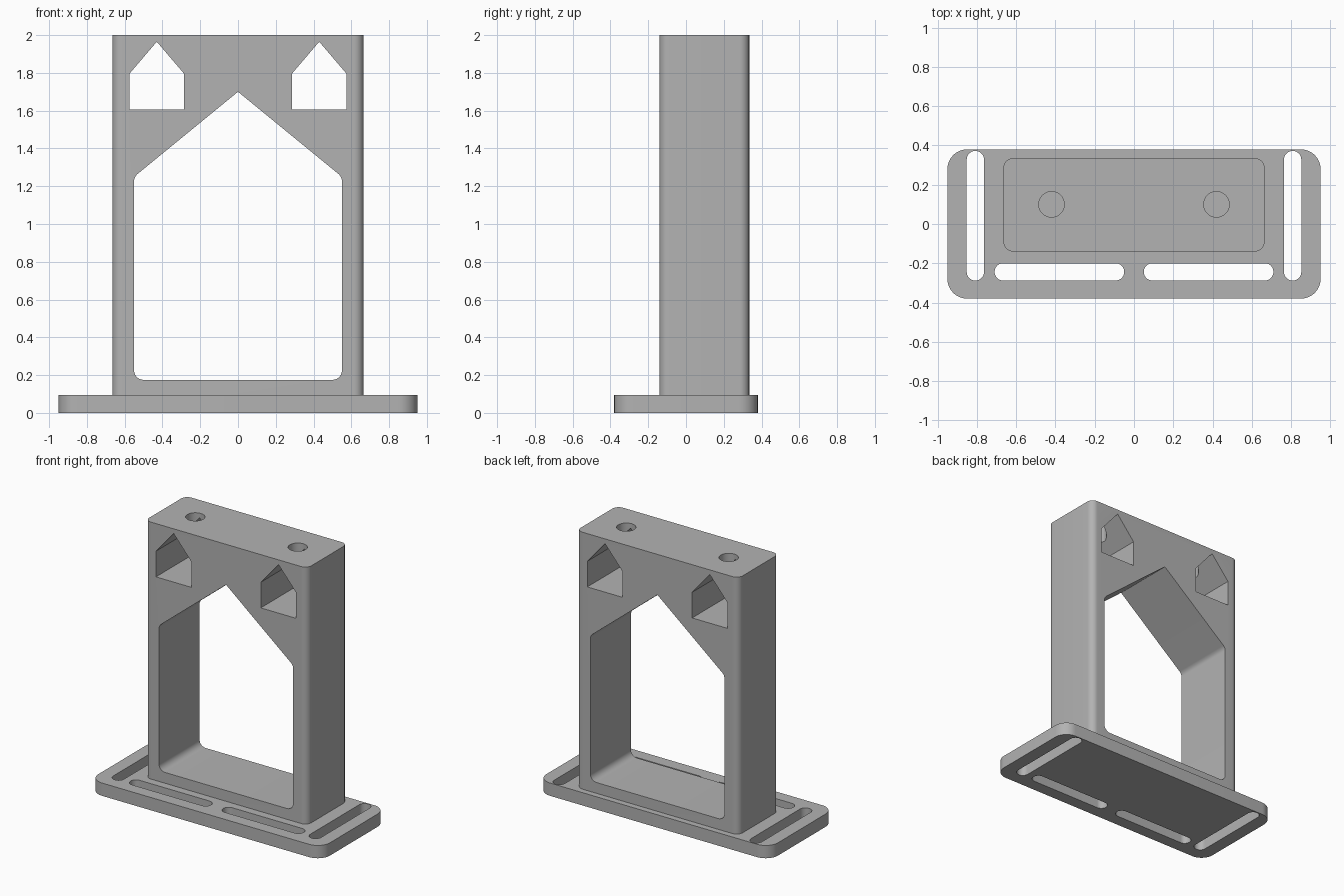
import bpy, bmesh, math
from mathutils import Vector

cube = bpy.data.objects.get("Cube")
if cube:
    bpy.data.objects.remove(cube, do_unlink=True)

grey = bpy.data.materials.new("matte_grey")
grey.use_nodes = True
colour = (0.45, 0.45, 0.45, 1)
grey.diffuse_color = colour
grey.node_tree.nodes["Principled BSDF"].inputs["Base Color"].default_value = colour


def fillet(points, radii, steps=10):
    """Round the corners of a closed outline."""
    outline = []
    for i, (p, r) in enumerate(zip(points, radii)):
        p = Vector(p)
        if r == 0:
            outline.append(p)
            continue
        a = (Vector(points[i - 1]) - p).normalized()
        b = (Vector(points[(i + 1) % len(points)]) - p).normalized()
        half = a.angle(b) / 2
        centre = p + (a + b).normalized() * r / math.sin(half)
        start = p + a * r / math.tan(half) - centre
        end = p + b * r / math.tan(half) - centre
        turn = math.pi - 2 * half
        for k in range(steps + 1):
            t = k / steps
            outline.append(centre + (start * math.sin((1 - t) * turn)
                                     + end * math.sin(t * turn)) / math.sin(turn))
    return outline


def prism(name, outline, low, high, axis="z"):
    """Extrude an outline along z, or an x-z outline along y."""
    def place(p, d):
        return (p.x, p.y, d) if axis == "z" else (p.x, d, p.y)
    bm = bmesh.new()
    face = bm.faces.new([bm.verts.new(place(p, low)) for p in outline])
    moved = bmesh.ops.extrude_face_region(bm, geom=[face])["geom"]
    offset = Vector(place(Vector((0, 0)), high - low))
    bmesh.ops.translate(bm, vec=offset,
                        verts=[v for v in moved if isinstance(v, bmesh.types.BMVert)])
    bmesh.ops.recalc_face_normals(bm, faces=bm.faces[:])
    mesh = bpy.data.meshes.new(name)
    bm.to_mesh(mesh)
    bm.free()
    mesh.materials.append(grey)
    obj = bpy.data.objects.new(name, mesh)
    bpy.context.collection.objects.link(obj)
    return obj


def rounded_box(name, x0, x1, y0, y1, r, low, high):
    corners = [(x0, y0), (x1, y0), (x1, y1), (x0, y1)]
    return prism(name, fillet(corners, [r] * 4), low, high)


def house(name, x, half, floor, eave, apex, r=0):
    """Pointed opening running through the tower from front to back."""
    corners = [(x - half, floor), (x + half, floor), (x + half, eave),
               (x, apex), (x - half, eave)]
    return prism(name, fillet(corners, [r, r, r, 0, r]), -0.6, 0.6, "y")


def combine(target, tool, operation="DIFFERENCE"):
    tool.hide_render = True
    mod = target.modifiers.new(tool.name, "BOOLEAN")
    mod.operation, mod.solver, mod.object = operation, "EXACT", tool
    bpy.context.view_layer.objects.active = target
    bpy.ops.object.modifier_apply(modifier=mod.name)
    bpy.data.objects.remove(tool, do_unlink=True)


# Base plate joined to the upright tower
stand = rounded_box("mounting_stand", -0.95, 0.95, -0.38, 0.38, 0.1, 0, 0.095)
tower = rounded_box("tower", -0.665, 0.665, -0.14, 0.335, 0.05, 0.04, 2)
combine(stand, tower, "UNION")

# Large pointed window
combine(stand, house("window", 0, 0.55, 0.175, 1.25, 1.7, 0.05))

for s in (-1, 1):
    # Small pointed pocket with a screw hole above it
    combine(stand, house("pocket", s * 0.43, 0.145, 1.605, 1.795, 1.965))
    x = s * 0.42
    combine(stand, rounded_box("screw_hole", x - 0.065, x + 0.065,
                               0.035, 0.165, 0.0649, 1.7, 2.1))
    # Adjustment slots in the base plate
    x = s * 0.808
    combine(stand, rounded_box("side_slot", x - 0.044, x + 0.044,
                               -0.288, 0.372, 0.0439, -0.1, 0.2))
    x = s * 0.38
    combine(stand, rounded_box("front_slot", x - 0.33, x + 0.33,
                               -0.288, -0.2, 0.0439, -0.1, 0.2))

# Smooth the rounded corners and keep the hard edges
bpy.ops.object.select_all(action="DESELECT")
stand.select_set(True)
bpy.context.view_layer.objects.active = stand
bpy.ops.object.shade_smooth_by_angle(angle=math.radians(30))
